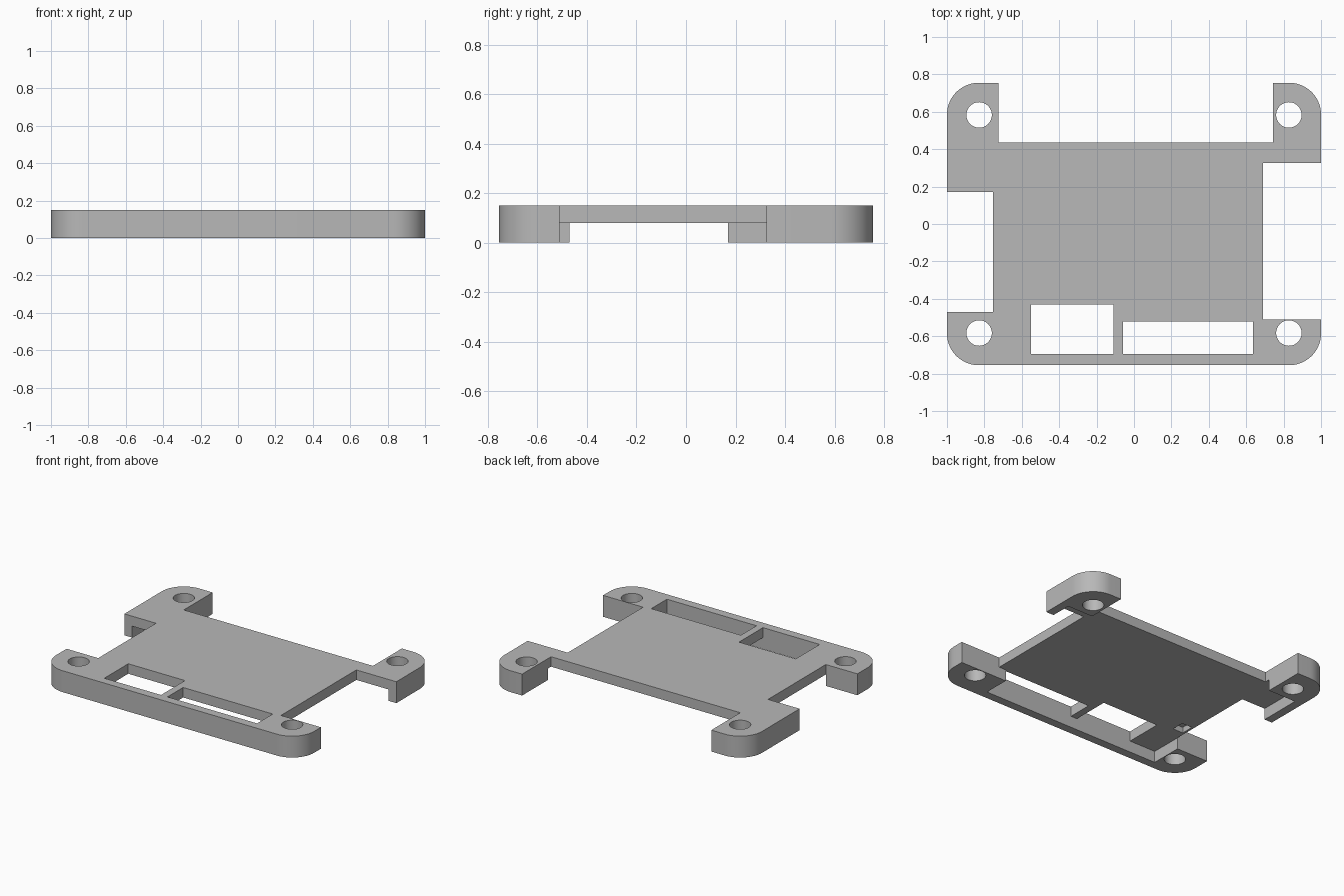
import bpy, bmesh, math
from mathutils import Matrix, Vector

cube = bpy.data.objects.get("Cube")
if cube:
    bpy.data.objects.remove(cube, do_unlink=True)

W, D, H = 1.0, 0.755, 0.15      # half width, half depth, height
R, FLOOR = 0.17, 0.08           # corner radius, underside of thin plate

grey = bpy.data.materials.new("plain grey")
grey.use_nodes = True
colour = (0.48, 0.48, 0.48, 1)
grey.diffuse_color = colour
grey.node_tree.nodes["Principled BSDF"].inputs["Base Color"].default_value = colour


def finish(bm, name):
    bmesh.ops.recalc_face_normals(bm, faces=bm.faces)
    mesh = bpy.data.meshes.new(name)
    bm.to_mesh(mesh)
    bm.free()
    ob = bpy.data.objects.new(name, mesh)
    bpy.context.collection.objects.link(ob)
    return ob


def box(name, x0, x1, y0, y1, z0=-0.1, z1=0.3):
    bm = bmesh.new()
    size = Vector((x1 - x0, y1 - y0, z1 - z0))
    mid = Vector((x0 + x1, y0 + y1, z0 + z1)) / 2
    bmesh.ops.create_cube(bm, size=1, matrix=Matrix.Translation(mid) @ Matrix.Diagonal(size.to_4d()))
    return finish(bm, name)


def cylinder(name, x, y, radius):
    bm = bmesh.new()
    bmesh.ops.create_cone(bm, cap_ends=True, segments=48, radius1=radius, radius2=radius,
                          depth=1, matrix=Matrix.Translation((x, y, 0)))
    return finish(bm, name)


def cut(target, cutter):
    cutter.hide_render = True
    mod = target.modifiers.new(cutter.name, 'BOOLEAN')
    mod.operation, mod.solver, mod.object = 'DIFFERENCE', 'EXACT', cutter
    bpy.context.view_layer.objects.active = target
    bpy.ops.object.modifier_apply(modifier=mod.name)
    bpy.data.objects.remove(cutter, do_unlink=True)


# Slab with rounded corners
bm = bmesh.new()
ring = []
for k, (sx, sy) in enumerate([(1, 1), (-1, 1), (-1, -1), (1, -1)]):
    for i in range(17):
        a = math.pi / 2 * (k + i / 16)
        ring.append(bm.verts.new((sx * (W - R) + R * math.cos(a),
                                  sy * (D - R) + R * math.sin(a), 0)))
face = bm.faces.new(ring)
top = bmesh.ops.extrude_face_region(bm, geom=[face])
bmesh.ops.translate(bm, vec=(0, 0, H),
                    verts=[v for v in top["geom"] if isinstance(v, bmesh.types.BMVert)])
frame = finish(bm, "mounting_plate")
frame.data.materials.append(grey)

# Hollow under the plate and under the rear arms
cut(frame, box("underside_recess", -0.755, 0.94, -0.51, 0.47, z1=FLOOR))
cut(frame, box("left_arm_recess", -0.94, -0.70, 0.0, 0.47, z1=FLOOR))
cut(frame, box("front_recess", -0.755, 0.635, -0.695, -0.45, z1=FLOOR))
cut(frame, box("small_pocket", -0.74, -0.66, -0.40, -0.31, z1=FLOOR + 0.04))

# Notches in the outline
cut(frame, box("rear_notch", -0.725, 0.742, 0.435, 1))
cut(frame, box("left_notch", -1.2, -0.755, -0.47, 0.17))
cut(frame, box("right_notch", 0.69, 1.2, -0.51, 0.325))

# Front windows
cut(frame, box("large_window", -0.55, -0.11, -0.695, -0.43))
cut(frame, box("wide_window", -0.06, 0.635, -0.695, -0.522))

# Corner screw holes
for sx in (-1, 1):
    for sy in (-1, 1):
        cut(frame, cylinder("screw_hole", sx * 0.828, sy * 0.583, 0.068))

bpy.ops.object.select_all(action='DESELECT')
frame.select_set(True)
bpy.context.view_layer.objects.active = frame
bpy.ops.object.shade_smooth_by_angle(angle=math.radians(30))
